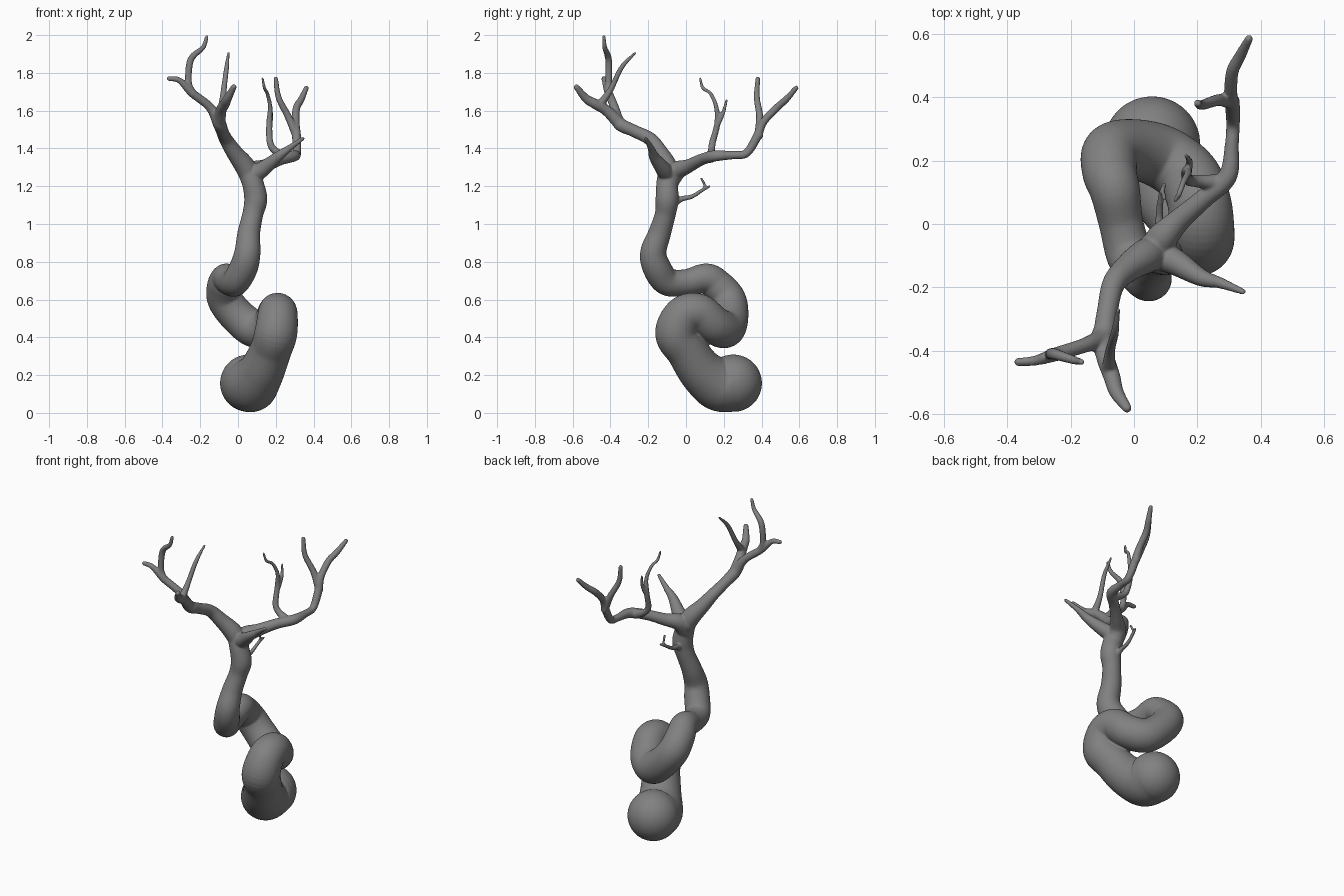
import bpy, bmesh, math
from mathutils import Vector


def spline(pts, steps=8):
    """Catmull-Rom through (x, y, z, radius) points."""
    p = [Vector(q) for q in pts]
    p = [2 * p[0] - p[1]] + p + [2 * p[-1] - p[-2]]
    out = []
    for i in range(1, len(p) - 2):
        a, b, c, d = p[i - 1:i + 3]
        for s in range(steps):
            t = s / steps
            out.append(0.5 * (2 * b + (c - a) * t + (2 * a - 5 * b + 4 * c - d) * t * t
                              + (3 * b - a - 3 * c + d) * t ** 3))
    return out + [p[-2]]


def tube(bm, pts, sides=24):
    """Tapered tube with rounded ends along a smooth path."""
    path = [(q.xyz, max(q.w, 0.005)) for q in spline(pts)]
    d0 = (path[0][0] - path[1][0]).normalized()
    d1 = (path[-1][0] - path[-2][0]).normalized()
    angles = [math.radians(a) for a in range(8, 89, 8)]
    (c0, r0), (c1, r1) = path[0], path[-1]
    path = ([(c0 + d0 * r0 * math.sin(a), r0 * math.cos(a)) for a in reversed(angles)] + path
            + [(c1 + d1 * r1 * math.sin(a), r1 * math.cos(a)) for a in angles])
    rings, side = [], Vector((1, 0.3, 0.2))
    for i, (c, r) in enumerate(path):
        tan = (path[min(i + 1, len(path) - 1)][0] - path[max(i - 1, 0)][0]).normalized()
        side = (side - tan * side.dot(tan)).normalized()
        up = tan.cross(side)
        rings.append([bm.verts.new(c + r * (math.cos(t) * side + math.sin(t) * up))
                      for t in (2 * math.pi * k / sides for k in range(sides))])
    for a, b in zip(rings, rings[1:]):
        for k in range(sides):
            n = (k + 1) % sides
            bm.faces.new((a[k], a[n], b[n], b[k]))
    bm.faces.new(rings[0][::-1])
    bm.faces.new(rings[-1])


# Coiled trunk
trunk = [(.057, .25, .157, .152), (.075, .17, .155, .143), (.125, .08, .222, .121),
         (.172, .005, .33, .11), (.2, -.05, .42, .113), (.21, -.01, .515, .106),
         (.205, .07, .53, .1), (.17, .15, .465, .1), (.09, .21, .445, .1),
         (0, .235, .51, .095), (-.07, .225, .6, .092), (-.077, .165, .675, .086),
         (-.06, .105, .712, .079), (-.04, 0, .69, .07), (-.012, -.1, .695, .074),
         (.03, -.155, .77, .075), (.05, -.173, .85, .069), (.057, -.14, .95, .06),
         (.078, -.11, 1.05, .055), (.094, -.1, 1.13, .061), (.08, -.1, 1.21, .057),
         (.06, -.09, 1.27, .058)]

# Front limb and its forks
front = [
    [(.075, -.09, 1.22, .05), (.04, -.1, 1.3, .055), (-.02, -.14, 1.38, .044),
     (-.065, -.19, 1.45, .036), (-.085, -.28, 1.495, .033), (-.1, -.355, 1.535, .035),
     (-.15, -.38, 1.62, .024), (-.245, -.41, 1.695, .022), (-.31, -.43, 1.76, .016),
     (-.365, -.435, 1.77, .013)],
    [(-.24, -.41, 1.69, .022), (-.262, -.41, 1.75, .018), (-.25, -.41, 1.87, .018),
     (-.185, -.43, 1.935, .013), (-.165, -.435, 1.99, .01)],
    [(-.1, -.35, 1.53, .034), (-.09, -.42, 1.6, .029), (-.07, -.48, 1.635, .027),
     (-.055, -.53, 1.665, .023), (-.022, -.58, 1.725, .015)],
    [(-.08, -.46, 1.625, .024), (-.075, -.4, 1.71, .016), (-.06, -.34, 1.83, .013),
     (-.05, -.27, 1.905, .007)],
]

# Back limb and its forks
back = [
    [(.07, -.09, 1.22, .05), (.085, -.05, 1.28, .05), (.14, .01, 1.305, .037),
     (.22, .08, 1.34, .031), (.295, .15, 1.36, .03), (.308, .25, 1.365, .022),
     (.312, .32, 1.375, .022), (.31, .375, 1.46, .024), (.305, .41, 1.54, .021),
     (.31, .48, 1.615, .02), (.335, .53, 1.66, .018), (.362, .583, 1.72, .013)],
    [(.31, .385, 1.47, .024), (.265, .39, 1.57, .019), (.215, .375, 1.67, .016),
     (.2, .38, 1.77, .012)],
    [(.27, .13, 1.35, .027), (.2, .135, 1.385, .02), (.17, .14, 1.43, .018),
     (.165, .165, 1.53, .016), (.17, .16, 1.62, .012), (.155, .13, 1.69, .01),
     (.14, .09, 1.72, .009), (.13, .075, 1.77, .007)],
    [(.167, .16, 1.51, .015), (.175, .195, 1.585, .011), (.165, .215, 1.655, .007)],
]

# Short side limb and small lower twig
side_limb = [(.06, -.09, 1.25, .05), (.13, -.12, 1.29, .042), (.21, -.168, 1.355, .028),
             (.27, -.185, 1.4, .018), (.343, -.213, 1.452, .01)]
twig = [[(.09, -.09, 1.09, .025), (.08, -.03, 1.13, .016), (.08, .03, 1.145, .012),
         (.085, .085, 1.178, .01), (.095, .125, 1.2, .007)],
        [(.085, .08, 1.175, .009), (.09, .1, 1.2, .008), (.095, .082, 1.24, .007)]]

bm = bmesh.new()
tube(bm, trunk, 64)
for p in front + back + [side_limb] + twig:
    tube(bm, p, 20)
bmesh.ops.recalc_face_normals(bm, faces=bm.faces)
me = bpy.data.meshes.new("twisted_tree")
bm.to_mesh(me)
bm.free()
tree = bpy.data.objects.new("twisted_tree", me)
bpy.context.collection.objects.link(tree)

# Dark grey bark
bark = bpy.data.materials.new("bark")
bark.diffuse_color = (0.22, 0.22, 0.22, 1)
me.materials.append(bark)

# Fuse the limbs into one smooth skin
fuse = tree.modifiers.new("fuse", "REMESH")
fuse.mode = "VOXEL"
fuse.voxel_size = 0.0055
fuse.use_smooth_shade = True
soften = tree.modifiers.new("soften", "SMOOTH")
soften.factor = 0.5
soften.iterations = 5
